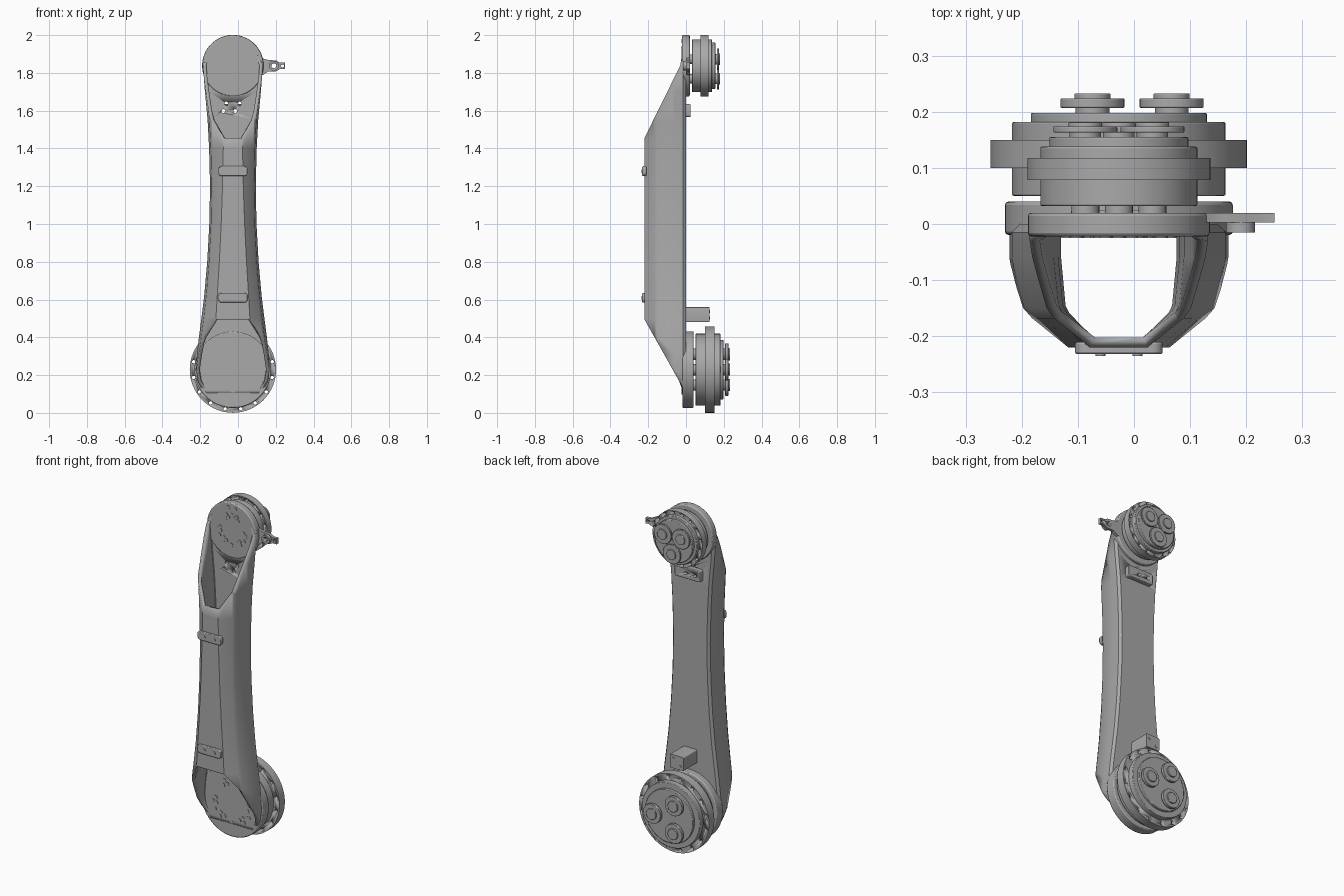
import bpy, bmesh, math
from mathutils import Vector, Matrix

if "Cube" in bpy.data.objects:
    bpy.data.objects.remove(bpy.data.objects["Cube"])

CX = -0.027            # axis of symmetry of the arm
LOW, HIGH = 0.229, 1.838   # joint heights
grey = bpy.data.materials.new("cast grey")
grey.diffuse_color = (0.40, 0.40, 0.40, 1)
grey.use_nodes = True
grey.node_tree.nodes["Principled BSDF"].inputs["Base Color"].default_value = grey.diffuse_color


def finish(name, bm, bevel=0.0):
    bmesh.ops.recalc_face_normals(bm, faces=bm.faces)
    me = bpy.data.meshes.new(name)
    bm.to_mesh(me)
    bm.free()
    ob = bpy.data.objects.new(name, me)
    bpy.context.collection.objects.link(ob)
    me.materials.append(grey)
    if bevel:
        add_bevel(ob, bevel)
    bpy.ops.object.select_all(action='DESELECT')
    bpy.context.view_layer.objects.active = ob
    ob.select_set(True)
    bpy.ops.object.shade_smooth_by_angle(angle=math.radians(32))
    return ob


def add_bevel(ob, width, angle=40, segments=2):
    m = ob.modifiers.new("rounded edges", 'BEVEL')
    m.width, m.segments = width, segments
    m.limit_method, m.angle_limit = 'ANGLE', math.radians(angle)


def disc(bm, x, z, r, y0, y1, n=48):
    mat = Matrix.Translation((x, (y0 + y1) / 2, z)) @ Matrix.Rotation(math.pi / 2, 4, 'X')
    bmesh.ops.create_cone(bm, cap_ends=True, segments=n, radius1=r, radius2=r,
                          depth=y1 - y0, matrix=mat)


def discs(name, items, bevel=0.0, n=48):
    bm = bmesh.new()
    for x, z, r, y0, y1 in items:
        disc(bm, x, z, r, y0, y1, n)
    return finish(name, bm, bevel)


def plate(name, pts, y0, y1, bevel=0.0):
    bm = bmesh.new()
    f = bm.faces.new([bm.verts.new((x, y0, z)) for x, z in pts])
    ext = bmesh.ops.extrude_face_region(bm, geom=[f])['geom']
    bmesh.ops.translate(bm, verts=[v for v in ext if isinstance(v, bmesh.types.BMVert)],
                        vec=(0, y1 - y0, 0))
    return finish(name, bm, bevel)


def drill(ob, holes):
    cutter = discs("hole_cutter", holes, n=16)
    cutter.hide_render = True
    cutter.hide_viewport = True
    m = ob.modifiers.new("holes", 'BOOLEAN')
    m.object, m.solver = cutter, 'EXACT'


def polar(cz, r, deg):
    a = math.radians(deg)
    return CX + r * math.cos(a), cz + r * math.sin(a)


def pill(x, z, hw, hh, r, n=5):
    pts = []
    for k, (sx, sz) in enumerate([(1, 1), (-1, 1), (-1, -1), (1, -1)]):
        for i in range(n):
            a = math.pi / 2 * (k + i / (n - 1))
            pts.append((x + sx * (hw - r) + r * math.cos(a), z + sz * (hh - r) + r * math.sin(a)))
    return pts


# Arm shell: waisted trapezoid tube (height, side half width, front half width)
stations = [(0.08, 0.14, 0.105), (0.12, 0.163, 0.104), (0.17, 0.186, 0.102), (0.23, 0.195, 0.1),
            (0.31, 0.19, 0.097), (0.4, 0.18, 0.094), (0.5, 0.167, 0.09), (0.62, 0.152, 0.083),
            (0.8, 0.136, 0.072), (1.0, 0.125, 0.062), (1.2, 0.121, 0.055), (1.4, 0.126, 0.051),
            (1.55, 0.134, 0.05), (1.7, 0.148, 0.05), (1.84, 0.159, 0.05), (1.92, 0.14, 0.05)]
bm = bmesh.new()
rings = []
for z, w, f in stations:
    half = [(w - 0.012, 0), (w, -0.015), (w, -0.06), (w * 0.93, -0.15),
            (w * 0.86, -0.168), (f, -0.22)]
    loop = half + [(-x, y) for x, y in reversed(half)]
    rings.append([bm.verts.new((CX + x, y, z)) for x, y in loop])
for a, b in zip(rings, rings[1:]):
    for i in range(len(a)):
        j = (i + 1) % len(a)
        bm.faces.new((a[i], a[j], b[j], b[i]))
# slanted openings at both ends
for co, other in (((0, -0.22, 1.455), (0, -0.015, 1.87)), ((0, -0.22, 0.495), (0, -0.012, 0.125))):
    d = Vector(other) - Vector(co)
    no = Vector((1, 0, 0)).cross(d)
    if no.y > 0:
        no = -no
    bmesh.ops.bisect_plane(bm, geom=bm.verts[:] + bm.edges[:] + bm.faces[:], plane_co=co,
                           plane_no=no, clear_outer=True)
shell = finish("arm_shell", bm)
m = shell.modifiers.new("wall", 'SOLIDIFY')
m.thickness, m.offset, m.use_even_offset = 0.018, -1, True
drill(shell, [(CX + dx, z, 0.01, -0.05, 0.06) for dx, z in
              ((-0.035, 1.638), (0.035, 1.638), (-0.05, 1.598), (0.012, 1.598))])

# Joint plates closing both ends of the arm
discs("lower_joint_plate", [(CX, LOW, 0.203, -0.0195, 0.04)], 0.006, 64)
discs("upper_joint_plate", [(CX, HIGH, 0.162, -0.022, 0.02)], 0.006, 64)

# Screw heads: three clusters on each joint plate
for name, cz, s, y in (("lower_screws", LOW, 1.0, -0.0195), ("upper_screws", HIGH, 0.72, -0.022)):
    spots = []
    for c in (90, 210, 330):
        for r, d in ((0.105, -32), (0.128, -22), (0.105, -16), (0.128, 0), (0.105, 16),
                     (0.128, 22), (0.105, 32)):
            spots.append(polar(cz, r * s, c + d))
    spots += [polar(cz, 0.12 * s, 270), polar(cz, 0.185 * s, 80), polar(cz, 0.185 * s, 100)]
    discs(name, [(x, z, 0.0115, y - 0.003, y + 0.005) for x, z in spots], n=14)


# Gear reducers: stepped housing, drilled flange, three crank caps
def reducer(prefix, cz, steps, flange, bolts, hole_r, caps, cap_r, angles, pins):
    discs(prefix + "_reducer_housing", [(CX, cz, r, a, b) for r, a, b in steps], 0.003, 64)
    ring = discs(prefix + "_reducer_flange", [(CX, cz) + flange], 0, 64)
    drill(ring, [polar(cz, hole_r, 360 * (i + 0.5) / bolts) + (0.009, flange[1] - 0.02, flange[2] + 0.02)
                 for i in range(bolts)])
    items = []
    for a in angles:
        p = polar(cz, cap_r, a)
        items += [p + c for c in caps]
    discs(prefix + "_crank_caps", items, 0.002, 40)
    discs(prefix + "_drive_pins", [polar(cz, cap_r, a) + pins for a in angles], 0, 24)


reducer("lower", LOW, [(0.19, 0.05, 0.182), (0.157, 0.18, 0.198)], (0.2285, 0.1, 0.15), 16, 0.212,
        [(0.03, 0.19, 0.21), (0.057, 0.207, 0.224), (0.032, 0.22, 0.233)], 0.094, (0, 120, 240),
        (0.03, 0.035, 0.055))
reducer("upper", HIGH, [(0.14, 0.032, 0.138), (0.124, 0.13, 0.155)], (0.163, 0.078, 0.118), 16, 0.151,
        [(0.028, 0.15, 0.165), (0.057, 0.163, 0.174), (0.03, 0.17, 0.181)], 0.069, (30, 150, 270),
        (0.025, 0.015, 0.036))

# Front cable pads with two screws each
for name, z in (("upper_front_pad", 1.28), ("lower_front_pad", 0.61)):
    plate(name, pill(CX, z, 0.078, 0.026, 0.018), -0.232, -0.21, 0.004)
    discs(name + "_screws", [(CX + s * 0.033, z, 0.009, -0.235, -0.225) for s in (-1, 1)], n=14)

# Rear cable pad
pad = plate("rear_pad", pill(CX, 1.6, 0.085, 0.034, 0.012), -0.004, 0.025, 0.003)
drill(pad, [(CX + dx, 1.598, 0.01, -0.05, 0.06) for dx in (-0.05, 0.012)])

# Rear stop block with screws on its end
plate("rear_stop_block", pill(CX, 0.52, 0.045, 0.04, 0.006), -0.005, 0.125)
discs("stop_block_screws", [(CX + s * 0.022, 0.52 + s * 0.018, 0.008, 0.12, 0.128) for s in (-1, 1)], n=14)

# Side lug with ring eye and tab
lug = plate("side_lug", [(0.10, 1.895), (0.135, 1.876), (0.16, 1.868), (0.20, 1.866), (0.222, 1.854),
                         (0.25, 1.854), (0.25, 1.82), (0.222, 1.82), (0.20, 1.808),
                         (0.16, 1.808), (0.135, 1.79), (0.10, 1.78)], 0.003, 0.02)
eye = discs("lug_eye", [(0.19, 1.838, 0.026, -0.015, 0.006)], 0, 28)
for part in (lug, eye):
    drill(part, [(0.19, 1.838, 0.013, -0.05, 0.06), (0.236, 1.837, 0.008, -0.05, 0.06)])
